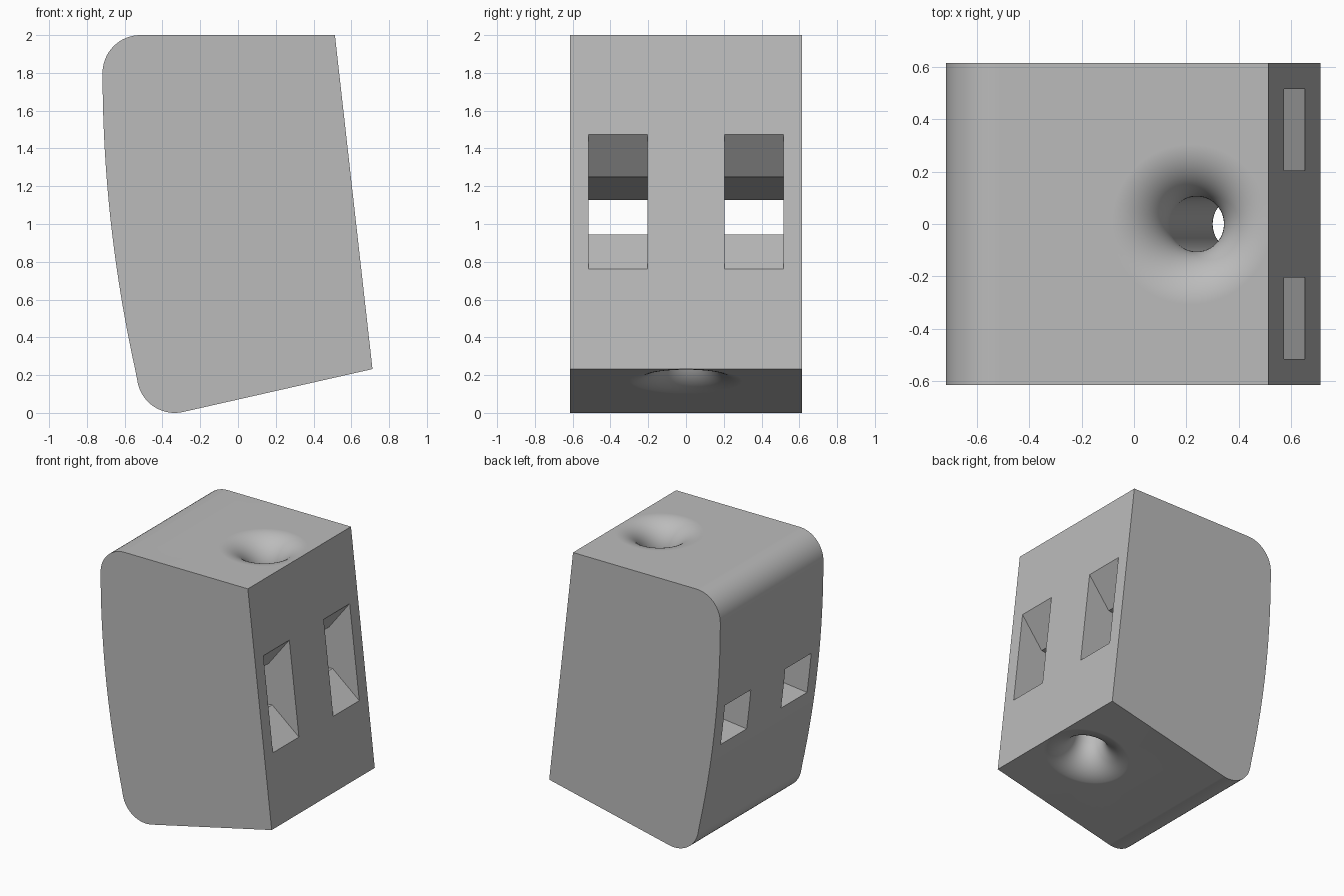
import bpy, bmesh
from math import sin, cos, pi, radians
from mathutils import Vector

cube = bpy.data.objects.get("Cube")
if cube:
    bpy.data.objects.remove(cube, do_unlink=True)

# Single grey material
grey = bpy.data.materials.new("plain_grey")
grey.use_nodes = True
colour = (0.5, 0.5, 0.5, 1)
grey.diffuse_color = colour
grey.node_tree.nodes["Principled BSDF"].inputs["Base Color"].default_value = colour


def loft(name, rings):
    """Closed solid through a list of rings of equal length."""
    bm = bmesh.new()
    loops = [[bm.verts.new(p) for p in ring] for ring in rings]
    for a, b in zip(loops, loops[1:]):
        for i in range(len(a)):
            j = (i + 1) % len(a)
            bm.faces.new((a[i], a[j], b[j], b[i]))
    bm.faces.new(loops[0])
    bm.faces.new(loops[-1])
    bmesh.ops.recalc_face_normals(bm, faces=bm.faces)
    mesh = bpy.data.meshes.new(name)
    bm.to_mesh(mesh)
    bm.free()
    mesh.materials.append(grey)
    obj = bpy.data.objects.new(name, mesh)
    bpy.context.scene.collection.objects.link(obj)
    return obj


def extrude_y(name, profile, y0, y1):
    return loft(name, [[(x, y, z) for x, z in profile] for y in (y0, y1)])


def arc(cx, cz, r, a0, a1, n=16):
    steps = [radians(a0 + (a1 - a0) * i / n) for i in range(n + 1)]
    return [(cx + r * cos(a), cz + r * sin(a)) for a in steps]


# Body: side profile with a bowed left face and two rounded corners
bow = []
for i in range(1, 24):
    z = 0.155 + (1.8 - 0.155) * i / 24
    bow.append((-0.717 + 0.07 * (1.8 - z) ** 2, z))
profile = [(0.513, 2.0), (0.712, 0.232)]
profile += arc(-0.335, 0.2, 0.2, -77, -167)
profile += bow
profile += arc(-0.517, 1.8, 0.2, 180, 90)
body = extrude_y("body", profile, -0.615, 0.615)

# Slots: flared mouth on the right, narrow channel to the left face
slot = [(0.733, 0.695), (0.43, 0.945), (-0.9, 0.795),
        (-0.9, 1.103), (0.40, 1.25), (0.653, 1.577)]
cutters = [extrude_y("slot_cutter", slot, min(s * 0.205, s * 0.515), max(s * 0.205, s * 0.515))
           for s in (1, -1)]

# Hole: leaning bore with a rounded flare at each end
axis = Vector((0.112, 0, -0.994))
neck, fillet, sides, steps = 0.105, 0.2, 64, 14
top = Vector((0.217, 0, 2.0))
slope = 0.2275
base_z = 0.232 - 0.712 * slope
reach = (top.z - base_z - slope * top.x) / (-axis.z + slope * axis.x)
bottom = top + axis * reach


def ring(centre, r, tilt):
    d = Vector((1, 0, tilt)).normalized()
    return [centre + d * (r * cos(2 * pi * i / sides)) + Vector((0, r * sin(2 * pi * i / sides), 0))
            for i in range(sides)]


def flare(mouth, inward, tilt):
    rings = [ring(mouth - inward * 0.1, neck + fillet, tilt)]
    for k in range(steps + 1):
        t = pi / 2 * k / steps
        rings.append(ring(mouth + inward * fillet * (1 - cos(t)),
                          neck + fillet * (1 - sin(t)), tilt))
    return rings


cutters.append(loft("hole_cutter", flare(top, axis, 0) + flare(bottom, -axis, slope)[::-1]))

# Cut the openings and keep the finished mesh
for cutter in cutters:
    cutter.hide_render = True
    mod = body.modifiers.new("cut", 'BOOLEAN')
    mod.operation = 'DIFFERENCE'
    mod.solver = 'EXACT'
    mod.object = cutter
bpy.context.view_layer.update()
deps = bpy.context.evaluated_depsgraph_get()
finished = bpy.data.meshes.new_from_object(body.evaluated_get(deps))
body.modifiers.clear()
body.data = finished
for cutter in cutters:
    bpy.data.objects.remove(cutter, do_unlink=True)

# Smooth curved areas, keep edges sharp
bpy.ops.object.select_all(action='DESELECT')
body.select_set(True)
bpy.context.view_layer.objects.active = body
bpy.ops.object.shade_smooth_by_angle(angle=radians(25))
weighted = body.modifiers.new("even_shading", 'WEIGHTED_NORMAL')
weighted.keep_sharp = True
